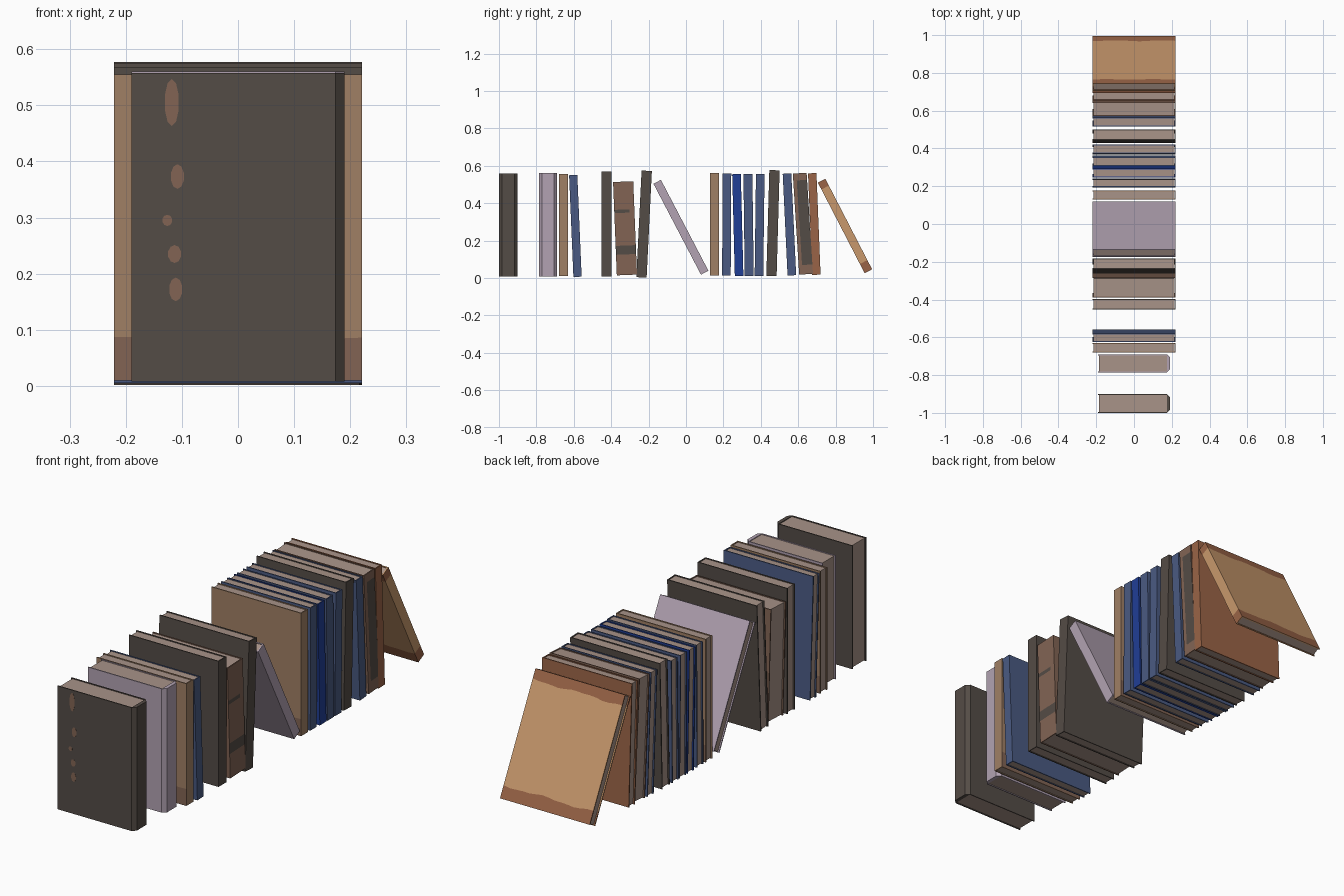
import bpy, bmesh, math

if "Cube" in bpy.data.objects:
    bpy.data.objects.remove(bpy.data.objects["Cube"])


def srgb(r, g, b):
    f = lambda c: (c / 255 / 12.92) if c / 255 <= 0.04045 else ((c / 255 + 0.055) / 1.055) ** 2.4
    return (f(r), f(g), f(b), 1.0)


PALETTE = {
    "charcoal": (84, 76, 70),
    "mauve": (178, 162, 178),
    "tan": (160, 128, 101),
    "slate_blue": (74, 90, 130),
    "bright_blue": (32, 62, 150),
    "brown": (130, 100, 84),
    "rust": (154, 100, 71),
    "honey": (200, 152, 108),
    "paper": (168, 147, 136),
}
NAMES = list(PALETTE)
MATS = []
for n in NAMES:
    m = bpy.data.materials.new(n)
    m.diffuse_color = srgb(*PALETTE[n])
    m.use_nodes = True
    m.node_tree.nodes["Principled BSDF"].inputs["Base Color"].default_value = m.diffuse_color
    MATS.append(m)


def finish(bm, name, loc, angle):
    bmesh.ops.recalc_face_normals(bm, faces=bm.faces)
    me = bpy.data.meshes.new(name)
    bm.to_mesh(me)
    bm.free()
    for m in MATS:
        me.materials.append(m)
    ob = bpy.data.objects.new(name, me)
    bpy.context.collection.objects.link(ob)
    ob.location = loc
    ob.rotation_euler = (angle, 0, 0)
    return ob


def spread(a, b, n):
    return [(a[0] + (b[0] - a[0]) * i / n, a[1] + (b[1] - a[1]) * i / n) for i in range(n)]


def book(name, yb, yt, zb, zt, thick, colour, w=0.221, chamfer=0.0, cuts=(), wave=0.0, rule=None):
    """C-shaped cover (boards and spine) wrapped round a page block; spine faces +x."""
    angle = math.atan2(yb - yt, zt - zb)
    length = math.hypot(yt - yb, zt - zb)
    loc = (0, (yb + yt) / 2, (zb + zt) / 2)
    t, c, e = thick / 2, chamfer, 0.005
    n = 14 if wave else 1
    ns = 4 if rule else 1
    # cross-section of the cover, each point tagged with the side that starts there
    pts = [(p, "board") for p in spread((-w, -t), (w - c, -t), n)]
    if c:
        pts.append(((w - c, -t), "spine"))
    pts += [(p, "spine") for p in spread((w, -t + c), (w, t - c), ns)]
    if c:
        pts.append(((w, t - c), "spine"))
    pts += [(p, "board") for p in spread((w - c, t), (-w, t), n)]
    xi = w - max(c, e)
    pts += [(p, "inner") for p in ((-w, t), (-w, t - e), (xi, t - e), (xi, -t + e), (-w, -t + e))]
    levels = [0.0] + list(cuts) + [length]
    bm = bmesh.new()
    rings = []
    for k, z in enumerate(levels):
        amp = wave if 0 < k < len(levels) - 1 else 0
        rings.append([bm.verts.new((x, y, z - length / 2 + amp * (math.sin(24 * x + k) + 0.5 * math.sin(57 * x))))
                      for (x, y), _ in pts])
    for k in range(len(levels) - 1):
        for i, (p, tag) in enumerate(pts):
            j = (i + 1) % len(pts)
            f = bm.faces.new((rings[k][i], rings[k][j], rings[k + 1][j], rings[k + 1][i]))
            mid = (p[1] + pts[j][0][1]) / 2 / t
            col = rule(tag, k, mid) if rule else colour
            f.material_index = NAMES.index(col)
    for ring in (rings[0], rings[-1]):
        f = bm.faces.new(ring)
        f.material_index = NAMES.index(colour)
    finish(bm, name + "_cover", loc, angle)
    # page block, slightly recessed
    bm = bmesh.new()
    bmesh.ops.create_cube(bm, size=1)
    x0, x1 = -w + 0.006, xi - 0.0003
    for v in bm.verts:
        v.co = (x0 if v.co.x < 0 else x1, math.copysign(t - e - 0.0003, v.co.y),
                math.copysign(length / 2 - 0.003, v.co.z))
    for f in bm.faces:
        f.material_index = NAMES.index("paper")
    finish(bm, name + "_pages", loc, angle)


# colour rules: (side, row, position across the spine -1..1)
def stained_base(side, row, mid):
    return "brown" if side == "board" and row == 0 else "tan"


def banded_spine(side, row, mid):
    return "charcoal" if side == "spine" and (row == 1 or (row == 3 and mid < 0.3)) else "brown"


def dark_panel(side, row, mid):
    return "charcoal" if side == "spine" and row == 1 and mid > -0.5 else "brown"


def rust_ends(side, row, mid):
    return "honey" if row == 1 else "rust"


# two round-backed books
book("charcoal_thick_book", -0.95, -0.95, 0.008, 0.558, 0.10, "charcoal", 0.19, 0.016)
book("mauve_thick_book", -0.738, -0.738, 0.008, 0.56, 0.096, "mauve", 0.19, 0.016)
# left-hand group
book("tan_book_a", -0.655, -0.655, 0.01, 0.555, 0.05, "tan", cuts=(0.076,), wave=0.001, rule=stained_base)
book("blue_book_a", -0.58, -0.603, 0.006, 0.55, 0.044, "slate_blue")
book("charcoal_book_a", -0.425, -0.425, 0.008, 0.568, 0.056, "charcoal")
book("banded_brown_book", -0.316, -0.336, 0.016, 0.515, 0.108, "brown",
     cuts=(0.11, 0.155, 0.33, 0.35), wave=0.003, rule=banded_spine)
book("charcoal_book_b", -0.238, -0.21, 0.003, 0.573, 0.055, "charcoal")
book("leaning_mauve_book", 0.10, -0.154, 0.028, 0.514, 0.045, "mauve")
# right-hand group
book("tan_book_b", 0.153, 0.153, 0.012, 0.56, 0.048, "tan", cuts=(0.076,), wave=0.001, rule=stained_base)
book("blue_book_b", 0.216, 0.219, 0.012, 0.558, 0.046, "slate_blue")
book("bright_blue_book", 0.284, 0.27, 0.01, 0.555, 0.046, "bright_blue")
book("blue_book_c", 0.338, 0.331, 0.01, 0.555, 0.048, "slate_blue")
book("blue_book_d", 0.390, 0.397, 0.01, 0.556, 0.046, "slate_blue")
book("charcoal_book_c", 0.457, 0.473, 0.01, 0.576, 0.055, "charcoal")
book("blue_book_e", 0.566, 0.54, 0.014, 0.558, 0.046, "slate_blue")
book("worn_brown_book", 0.642, 0.608, 0.02, 0.56, 0.074, "brown",
     cuts=(0.05, 0.50), wave=0.004, rule=dark_panel)
book("rust_book", 0.697, 0.675, 0.017, 0.56, 0.045, "rust")
book("leaning_honey_book", 0.975, 0.725, 0.036, 0.52, 0.045, "honey",
     cuts=(0.055, 0.50), wave=0.004, rule=rust_ends)

# worn patches on the front board of the first book
for i, (x, z, rx, rz) in enumerate([(-0.118, 0.505, 0.013, 0.042), (-0.108, 0.373, 0.012, 0.022),
                                    (-0.126, 0.295, 0.009, 0.01), (-0.113, 0.235, 0.012, 0.016),
                                    (-0.111, 0.172, 0.012, 0.021)]):
    bm = bmesh.new()
    bmesh.ops.create_cone(bm, cap_ends=True, segments=10, radius1=1, radius2=1, depth=0.0012)
    for v in bm.verts:
        v.co = (v.co.x * rx, v.co.z, v.co.y * rz)
    for f in bm.faces:
        f.material_index = NAMES.index("brown")
    finish(bm, "worn_patch_%d" % (i + 1), (x, -1.0, z), 0)
